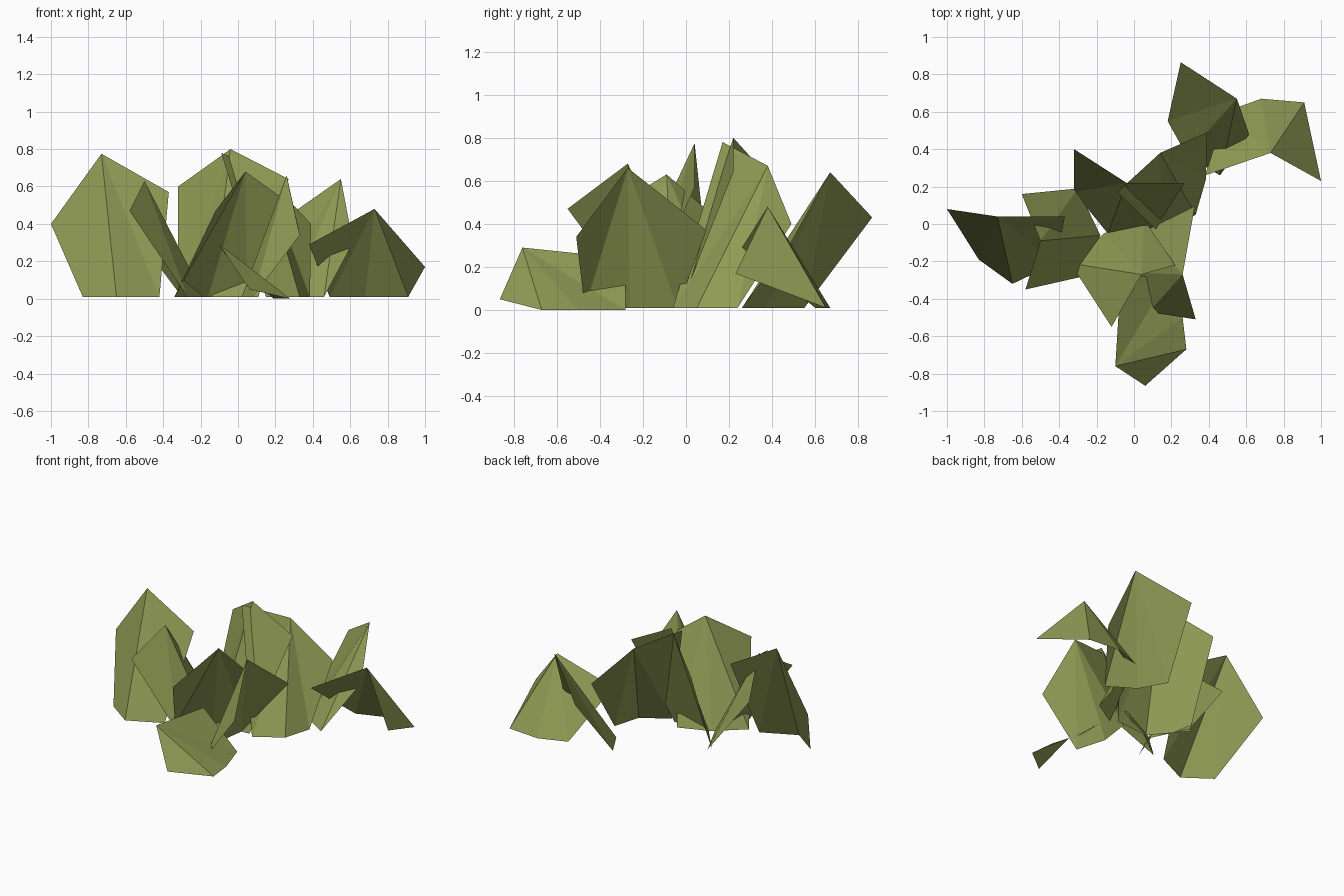
import bpy

# One flat olive leaf colour
olive = bpy.data.materials.new("olive_leaf")
olive.diffuse_color = (0.28, 0.33, 0.09, 1)


def leaf(name, tip, left, base, right, z=0.01):
    """Open folded leaf: a fan from the tip over shoulder, ground points, shoulder."""
    rim = [left] + [(x, y, z) for x, y in base] + [right]
    verts = [tip] + rim
    faces = [(0, i, i + 1) for i in range(1, len(rim))]
    mesh = bpy.data.meshes.new(name)
    mesh.from_pydata(verts, [], faces)
    mesh.materials.append(olive)
    ob = bpy.data.objects.new(name, mesh)
    bpy.context.collection.objects.link(ob)
    return ob


# Left side leaves
leaf("far_left_leaf", (-.73, .04, .775), (-1, .08, .40),
     [(-.83, -.19), (-.65, -.32), (-.42, -.21)], (-.37, .04, .57))
leaf("inner_left_leaf", (-.50, -.09, .63), (-.58, -.35, .47),
     [(-.27, -.28), (-.18, -.06), (-.30, .19)], (-.60, .16, .41))

# Centre leaves
leaf("centre_back_leaf", (-.04, .22, .80), (-.32, .40, .60),
     [(-.32, .17), (-.14, -.05), (.11, -.03)], (.27, .22, .64))
leaf("centre_front_leaf", (.04, -.27, .68), (-.12, -.55, .47),
     [(-.34, -.21), (-.16, -.05), (.05, .03)], (.22, -.22, .55))
leaf("centre_right_leaf", (.14, .38, .67), (.39, .49, .40),
     [(.385, .24), (.33, .05), (.15, -.06)], (-.09, .17, .78))

# Front leaves
leaf("front_inner_leaf", (.26, -.27, .66), (.33, -.51, .34),
     [(.08, -.47), (.02, -.26), (.05, -.04)], (.325, .095, .37))
leaf("front_low_leaf", (-.10, -.76, .29), (.06, -.865, .05),
     [(.28, -.67), (.26, -.50), (.19, -.28)], (-.07, -.28, .24), z=0.0)

# Back right leaves
leaf("back_right_leaf", (.55, .67, .64), (.25, .865, .43),
     [(.18, .55), (.28, .37), (.46, .26)], (.615, .48, .30))
leaf("far_right_leaf", (.73, .38, .48), (1.0, .23, .17),
     [(.91, .65), (.68, .67), (.49, .60)], (.38, .26, .29))
